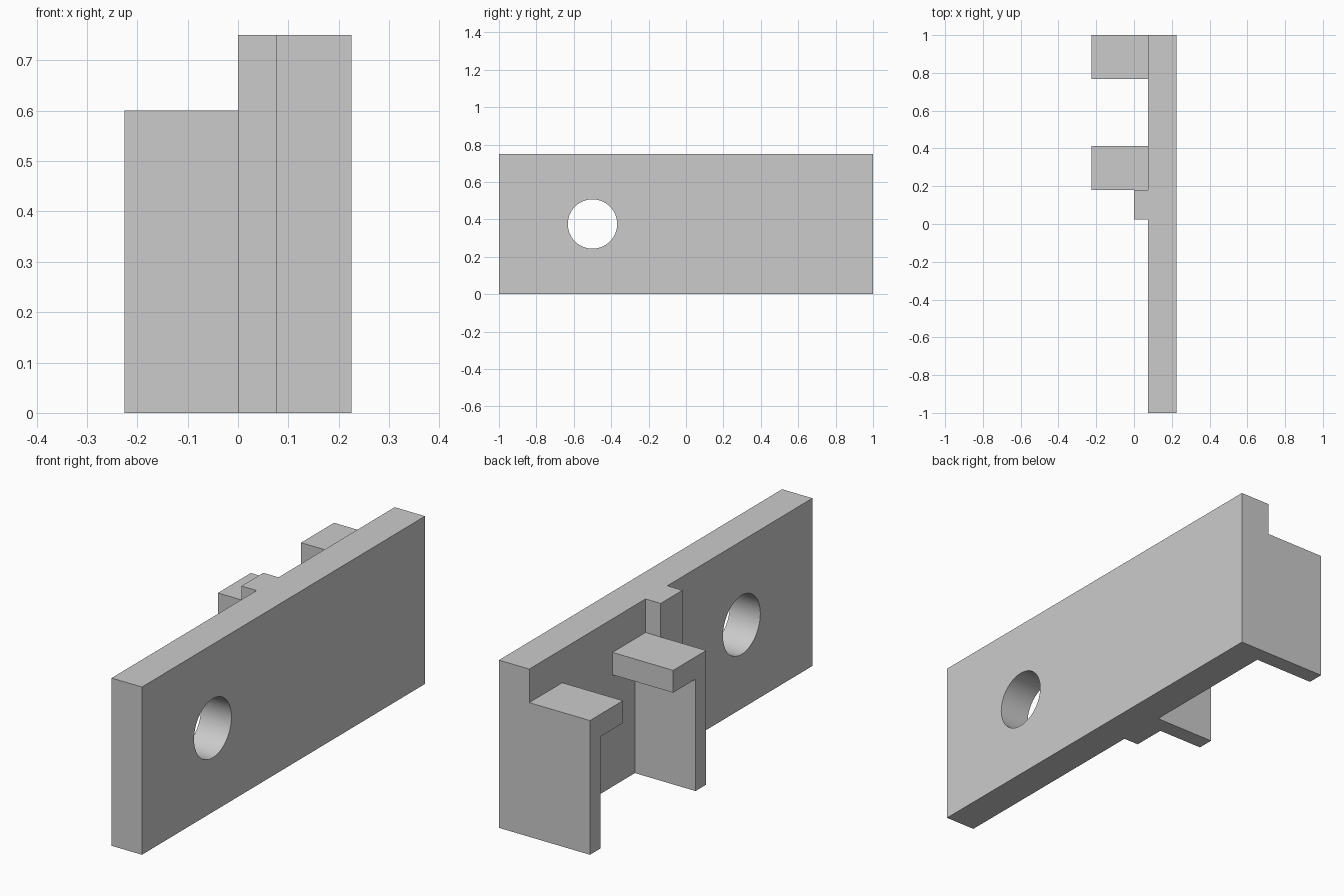
import bpy
import bmesh
from math import pi
from mathutils import Matrix, Vector

if "Cube" in bpy.data.objects:
    bpy.data.objects.remove(bpy.data.objects["Cube"])

# Single plain material
GREY = (0.6, 0.6, 0.6, 1)
grey = bpy.data.materials.new("light_grey")
grey.use_nodes = True
grey.diffuse_color = GREY
grey.node_tree.nodes["Principled BSDF"].inputs["Base Color"].default_value = GREY

HEIGHT, ARM_TOP = 0.75, 0.6
BACK, FRONT = 0.075, 0.225      # plate thickness range along x
WALL, LIP, DEPTH = 0.075, 0.1, 0.233


def prism(name, profile, x0, x1):
    """Extrude a (y, z) outline along x."""
    bm = bmesh.new()
    face = bm.faces.new([bm.verts.new((x0, y, z)) for y, z in profile])
    ext = bmesh.ops.extrude_face_region(bm, geom=[face], use_keep_orig=True)
    moved = [g for g in ext["geom"] if isinstance(g, bmesh.types.BMVert)]
    bmesh.ops.translate(bm, verts=moved, vec=Vector((x1 - x0, 0, 0)))
    bmesh.ops.recalc_face_normals(bm, faces=bm.faces)
    mesh = bpy.data.meshes.new(name)
    bm.to_mesh(mesh)
    bm.free()
    mesh.materials.append(grey)
    obj = bpy.data.objects.new(name, mesh)
    bpy.context.collection.objects.link(obj)
    return obj


def rectangle(y0, y1, z1):
    return [(y0, 0), (y1, 0), (y1, z1), (y0, z1)]


def hook(outer, direction):
    """Upright wall with a lip pointing along y."""
    inner, tip = outer + direction * WALL, outer + direction * DEPTH
    under = ARM_TOP - LIP
    return [(outer, 0), (inner, 0), (inner, under), (tip, under),
            (tip, ARM_TOP), (outer, ARM_TOP)]


# Long plate with a round through hole
plate = prism("plate", rectangle(-1, 1, HEIGHT), BACK, FRONT)
bm = bmesh.new()
bmesh.ops.create_cone(bm, cap_ends=True, segments=64, radius1=0.132,
                      radius2=0.132, depth=1,
                      matrix=Matrix.Translation((0.15, -0.5, HEIGHT / 2))
                      @ Matrix.Rotation(pi / 2, 4, "Y"))
cut_mesh = bpy.data.meshes.new("hole_cutter")
bm.to_mesh(cut_mesh)
bm.free()
cut_mesh.materials.append(grey)
cutter = bpy.data.objects.new("hole_cutter", cut_mesh)
bpy.context.collection.objects.link(cutter)
cutter.hide_render = True

mod = plate.modifiers.new("hole", "BOOLEAN")
mod.operation = "DIFFERENCE"
mod.solver = "EXACT"
mod.object = cutter
bpy.ops.object.select_all(action="DESELECT")
plate.select_set(True)
bpy.context.view_layer.objects.active = plate
bpy.ops.object.modifier_apply(modifier=mod.name)
bpy.data.objects.remove(cutter)
bpy.ops.object.shade_smooth_by_angle()

# Full-height rib beside the middle hook
prism("rib", rectangle(0.025, 0.179, HEIGHT), 0, BACK)

# Facing hooks
prism("middle_hook", hook(0.179, 1), -FRONT, BACK)
prism("end_hook", hook(1, -1), -FRONT, BACK)
